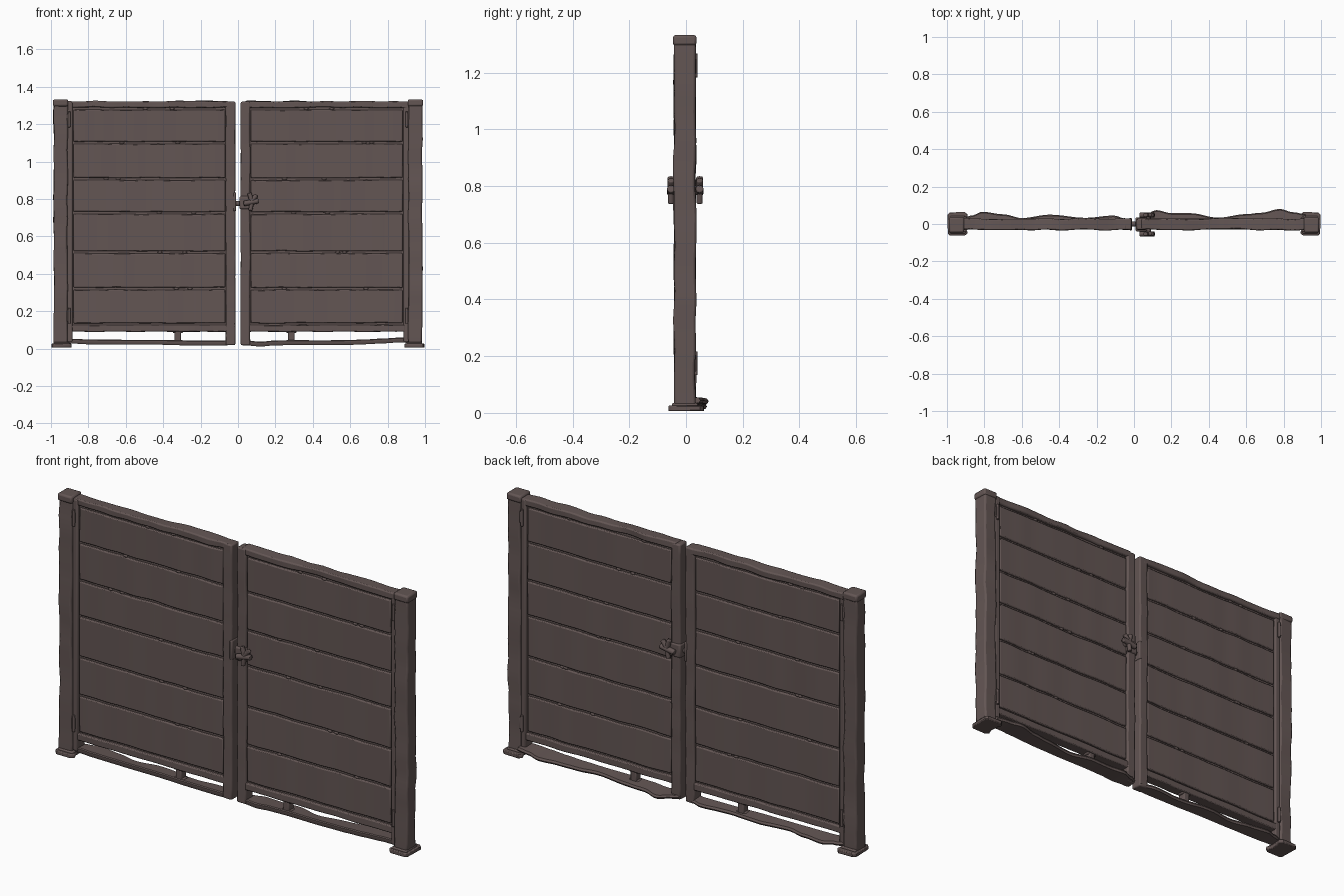
import bpy, bmesh, math, random
from mathutils import Vector, Matrix, noise

if "Cube" in bpy.data.objects:
    bpy.data.objects.remove(bpy.data.objects["Cube"])

random.seed(4)
brown = bpy.data.materials.new("weathered_brown")
brown.diffuse_color = (0.125, 0.092, 0.088, 1)
brown.use_nodes = True
brown.node_tree.nodes["Principled BSDF"].inputs["Base Color"].default_value = brown.diffuse_color


def finish(name, bm, bevel=0.0):
    bmesh.ops.recalc_face_normals(bm, faces=bm.faces[:])
    me = bpy.data.meshes.new(name)
    bm.to_mesh(me)
    bm.free()
    ob = bpy.data.objects.new(name, me)
    bpy.context.collection.objects.link(ob)
    me.materials.append(brown)
    if bevel:
        m = ob.modifiers.new("bevel", 'BEVEL')
        m.width, m.segments, m.limit_method = bevel, 2, 'ANGLE'
        m.angle_limit = math.radians(50)
    bpy.ops.object.select_all(action='DESELECT')
    ob.select_set(True)
    bpy.context.view_layer.objects.active = ob
    bpy.ops.object.shade_smooth_by_angle(angle=math.radians(40))
    return ob


def box(name, lo, hi, bevel=0.004, wobble=0.0):
    lo, hi = Vector(lo), Vector(hi)
    lo, hi = Vector(map(min, lo, hi)), Vector(map(max, lo, hi))
    bm = bmesh.new()
    bmesh.ops.create_cube(bm, size=1)
    size, mid = hi - lo, (hi + lo) / 2
    for v in bm.verts:
        v.co = Vector(c * s for c, s in zip(v.co, size)) + mid
    if wobble:
        # cut along the long axis, then warp each ring a little
        ax = max(range(3), key=lambda i: size[i])
        edges = [e for e in bm.edges
                 if abs((e.verts[0].co - e.verts[1].co)[ax]) > 1e-5]
        bmesh.ops.subdivide_edges(bm, edges=edges, cuts=24, use_grid_fill=True)
        for v in bm.verts:
            d = noise.noise_vector(v.co * 9) * wobble
            d[ax] = 0
            v.co += d
    return finish(name, bm, bevel)


def rod(name, a, b, r, segs=12):
    a, b = Vector(a), Vector(b)
    bm = bmesh.new()
    rot = (b - a).to_track_quat('Z', 'Y').to_matrix().to_4x4()
    bmesh.ops.create_cone(bm, cap_ends=True, segments=segs, radius1=r, radius2=r,
                          depth=(b - a).length,
                          matrix=Matrix.Translation((a + b) / 2) @ rot)
    return finish(name, bm, r * 0.3)


def beads(name, points, r):
    bm = bmesh.new()
    for p in points:
        bmesh.ops.create_uvsphere(
            bm, u_segments=8, v_segments=6, radius=r,
            matrix=Matrix.Translation(p) @ Matrix.Diagonal((1.7, 0.8, 0.8, 1)))
    return finish(name, bm)


def warped_strip(name, stations):
    # stations: x, back edge y, centre height
    bm, rings = bmesh.new(), []
    for p, q in zip(stations, stations[1:]):
        for i in range(6):
            t = i / 6
            s = (1 - math.cos(math.pi * t)) / 2
            x, yb, z = p[0] + (q[0] - p[0]) * t, p[1] + (q[1] - p[1]) * s, p[2] + (q[2] - p[2]) * s
            n = noise.noise(Vector((x * 11, 0, 3))) * 0.003
            prof = [(-0.027, -0.008), (-0.022, -0.014), (yb - 0.006, -0.011 + n), (yb, -0.002 + n),
                    (yb - 0.006, 0.008 + n), (-0.022, 0.012), (-0.027, 0.008)]
            rings.append([bm.verts.new((x, y, z + h)) for y, h in prof])
    for a, b in zip(rings, rings[1:]):
        for i in range(7):
            j = (i + 1) % 7
            bm.faces.new((a[i], a[j], b[j], b[i]))
    bm.faces.new(rings[0])
    bm.faces.new(rings[-1])
    return finish(name, bm)


seams = [0.13, 0.32, 0.515, 0.725, 0.907, 1.10, 1.282]

for s, side in ((-1, "left"), (1, "right")):
    # post, cap and foot
    box(side + "_post", (s * 0.985, -0.042, 0.01), (s * 0.912, 0.034, 1.325), 0.008, 0.007)
    box(side + "_post_cap", (s * 0.99, -0.046, 1.295), (s * 0.908, 0.037, 1.332), 0.009)
    bm = bmesh.new()
    outline = [(0.995, -0.05), (0.985, -0.062), (0.905, -0.062), (0.888, -0.048), (0.9, -0.02),
               (0.9, 0.02), (0.888, 0.05), (0.905, 0.064), (0.985, 0.062), (0.998, 0.05)]
    f = bm.faces.new([bm.verts.new((s * x, y, 0.006)) for x, y in outline])
    up = bmesh.ops.extrude_face_region(bm, geom=[f])["geom"]
    bmesh.ops.translate(bm, vec=(0, 0, 0.02), verts=[g for g in up if isinstance(g, bmesh.types.BMVert)])
    finish(side + "_foot_plate", bm, 0.004)
    box(side + "_foot_collar", (s * 0.985, -0.05, 0.02), (s * 0.9, 0.042, 0.034), 0.005)

    # leaf frame
    box(side + "_hinge_stile", (s * 0.914, -0.031, 0.035), (s * 0.885, 0.029, 1.318), 0.006)
    box(side + "_meeting_stile", (s * 0.065, -0.031, 0.018), (s * 0.014, 0.029, 1.32), 0.007, 0.003)
    box(side + "_top_rail", (s * 0.915, -0.031, 1.288), (s * 0.04, 0.029, 1.322), 0.006, 0.008)
    box(side + "_lower_rail", (s * 0.915, -0.029, 0.09), (s * 0.04, 0.027, 0.126), 0.005, 0.003)

    # planks over a recessed core
    box(side + "_panel_core", (s * 0.9, -0.014, 0.1), (s * 0.05, 0.012, 1.3), 0)
    for k, (a, b) in enumerate(zip(seams, seams[1:])):
        box(f"{side}_plank_{k + 1}", (s * 0.88, -0.025, a + 0.006), (s * 0.068, 0.023, b - 0.006), 0.005, 0.004)
    # worn lumps along the seams
    for y, face in ((-0.02, "front"), (0.018, "back")):
        pts = [(s * random.uniform(0.2, 0.75), y, z) for z in seams[1:] for _ in range(2)]
        beads(f"{side}_{face}_seam_lumps", pts, 0.008)

    # hinges on both faces
    for z in (0.175, 1.225):
        box(f"{side}_hinge_leaf_{z}", (s * 0.918, -0.037, z - 0.03), (s * 0.897, 0.035, z + 0.03), 0.004)
        for y in (-0.036, 0.034):
            rod(f"{side}_hinge_pin_{z}_{y}", (s * 0.903, y, z - 0.042), (s * 0.903, y, z + 0.042), 0.007)

    # short strut and gusset in the bottom gap
    xs = 0.322 if s < 0 else 0.285
    box(side + "_gap_strut", (s * (xs - 0.017), -0.022, 0.03), (s * (xs + 0.017), 0.02, 0.1), 0.006)
    for z0, z1 in ((0.082, 0.1), (0.035, 0.047)):
        box(side + "_strut_flare", (s * (xs - 0.027), -0.02, z0), (s * (xs + 0.027), 0.018, z1), 0.006)
    box(side + "_gap_corner", (s * 0.92, -0.026, 0.03), (s * 0.892, 0.024, 0.1), 0.005)

# warped bottom rails
warped_strip("left_bottom_rail", [
    (-0.92, 0.03, 0.042), (-0.87, 0.045, 0.04), (-0.81, 0.065, 0.037), (-0.7, 0.052, 0.036), (-0.6, 0.032, 0.035),
    (-0.45, 0.05, 0.035), (-0.26, 0.033, 0.031), (-0.11, 0.045, 0.03), (-0.04, 0.028, 0.032), (-0.015, 0.028, 0.032)])
warped_strip("right_bottom_rail", [
    (0.015, 0.028, 0.032), (0.05, 0.045, 0.03), (0.12, 0.074, 0.025), (0.2, 0.058, 0.031), (0.3, 0.058, 0.033),
    (0.45, 0.034, 0.032), (0.6, 0.053, 0.034), (0.68, 0.06, 0.037), (0.78, 0.08, 0.042), (0.85, 0.063, 0.046),
    (0.93, 0.05, 0.046)])

# latch: case, keeper, spindle and a handle on each face
box("latch_case", (0.008, -0.04, 0.745), (0.07, 0.036, 0.815), 0.008)
box("latch_keeper", (-0.026, -0.034, 0.735), (-0.01, 0.032, 0.835), 0.006)
rod("latch_bolt", (-0.02, 0, 0.775), (0.03, 0, 0.775), 0.014)
rod("latch_spindle", (0.075, -0.055, 0.785), (0.075, 0.05, 0.785), 0.016)
for y, face in ((-0.053, "front"), (0.048, "back")):
    rod(face + "_handle_lever", (0.03, y, 0.775), (0.11, y, 0.79), 0.014)
    rod(face + "_handle_upper_arm", (0.075, y, 0.785), (0.06, y, 0.832), 0.012)
    rod(face + "_handle_side_arm", (0.075, y, 0.79), (0.1, y, 0.822), 0.012)
    rod(face + "_handle_lower_arm", (0.075, y, 0.785), (0.066, y, 0.738), 0.011)
